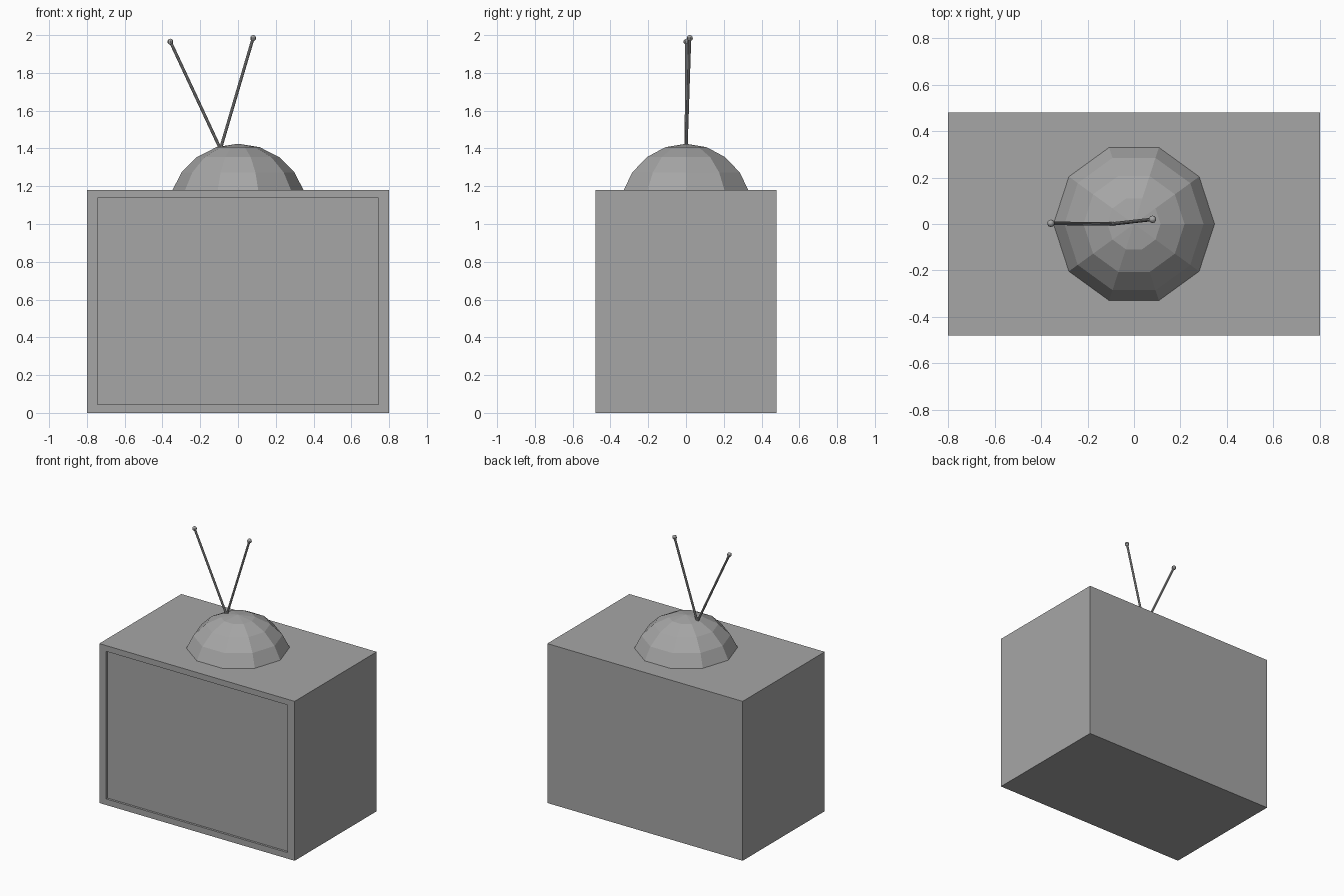
import bpy, bmesh
from mathutils import Matrix, Vector

if "Cube" in bpy.data.objects:
    bpy.data.objects.remove(bpy.data.objects["Cube"])

# Single plain grey
grey = bpy.data.materials.new("plain_grey")
grey.use_nodes = True
GREY = (0.38, 0.38, 0.38, 1)
grey.diffuse_color = GREY
grey.node_tree.nodes["Principled BSDF"].inputs["Base Color"].default_value = GREY


def finish(name, bm):
    mesh = bpy.data.meshes.new(name)
    bm.to_mesh(mesh)
    bm.free()
    mesh.materials.append(grey)
    obj = bpy.data.objects.new(name, mesh)
    bpy.context.collection.objects.link(obj)
    return obj


# Cabinet: a box whose front is inset and pushed back for the screen
W, D, H = 1.6, 0.96, 1.18
bm = bmesh.new()
bmesh.ops.create_cube(bm, size=1, matrix=Matrix.Translation((0, 0, H / 2)) @ Matrix.Diagonal((W, D, H, 1)))
bm.normal_update()
front = min(bm.faces, key=lambda f: f.calc_center_median().y)
bmesh.ops.inset_individual(bm, faces=[front], thickness=0.05, use_even_offset=True)
for v in front.verts:
    v.co.x = 0.743 if v.co.x > 0 else -0.743
    v.co.z = 1.137 if v.co.z > H / 2 else 0.045
    v.co.y = -D / 2
# Recess walls: extrude the inset panel inwards
panel = bmesh.ops.extrude_discrete_faces(bm, faces=[front])["faces"][0]
for v in panel.verts:
    v.co.y += 0.016
finish("cabinet", bm)

# Dome: faceted ten-sided sphere, lower part removed inside the cabinet
bm = bmesh.new()
bmesh.ops.create_uvsphere(bm, u_segments=10, v_segments=10, radius=0.37)
corner = max(bm.verts, key=lambda v: v.co.xy.length)
turn = Vector((1, 0)).angle_signed(corner.co.xy)
bmesh.ops.rotate(bm, verts=bm.verts, matrix=Matrix.Rotation(turn, 3, "Z"))
bmesh.ops.delete(bm, geom=[v for v in bm.verts if v.co.z < 0.05], context="VERTS")
bmesh.ops.translate(bm, verts=bm.verts, vec=(0, 0, 1.055))
finish("antenna_dome", bm)


# Antennas: thin rod with a small ball at the tip
def antenna(name, base, tip):
    base, tip = Vector(base), Vector(tip)
    axis = tip - base
    aim = axis.to_track_quat("Z", "Y").to_matrix().to_4x4()
    bm = bmesh.new()
    bmesh.ops.create_cone(bm, cap_ends=True, segments=10, radius1=0.008, radius2=0.008,
                          depth=axis.length, matrix=Matrix.Translation((base + tip) / 2) @ aim)
    finish(name + "_rod", bm)
    bm = bmesh.new()
    bmesh.ops.create_uvsphere(bm, u_segments=10, v_segments=8, radius=0.016,
                              matrix=Matrix.Translation(tip))
    finish(name + "_ball", bm)


antenna("right_antenna", (-0.085, 0, 1.38), (-0.358, 0.003, 1.965))
antenna("left_antenna", (-0.098, 0, 1.38), (0.08, 0.02, 1.984))
